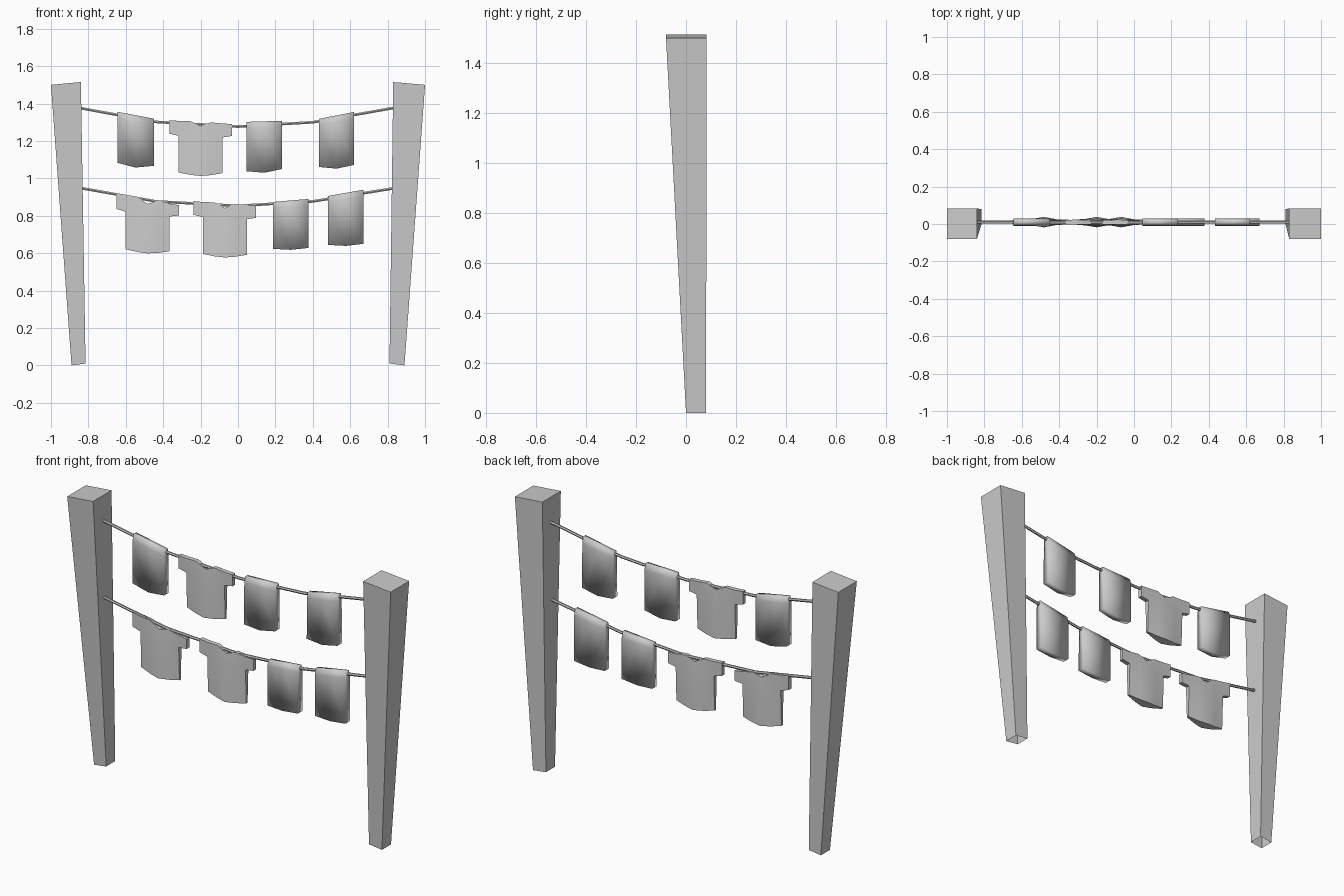
import bpy, bmesh

cube = bpy.data.objects.get("Cube")
if cube:
    bpy.data.objects.remove(cube, do_unlink=True)

GREY = (0.6, 0.6, 0.6, 1.0)
mat = bpy.data.materials.new("plain_grey")
mat.use_nodes = True
mat.diffuse_color = GREY
mat.node_tree.nodes["Principled BSDF"].inputs["Base Color"].default_value = GREY
LINE_Y = 0.01


def select_only(obj):
    bpy.ops.object.select_all(action='DESELECT')
    obj.select_set(True)
    bpy.context.view_layer.objects.active = obj


def finish(bm, name, smooth_angle=None):
    bmesh.ops.recalc_face_normals(bm, faces=bm.faces)
    mesh = bpy.data.meshes.new(name)
    bm.to_mesh(mesh)
    bm.free()
    mesh.materials.append(mat)
    obj = bpy.data.objects.new(name, mesh)
    bpy.context.collection.objects.link(obj)
    if smooth_angle:
        select_only(obj)
        bpy.ops.object.shade_smooth_by_angle(angle=smooth_angle)
    return obj


def sheet(name, cols, rows, point, keep, angle):
    """Closed thin cloth: a front and a back grid joined round the rim."""
    bm = bmesh.new()
    sides = []
    for side in (-1, 1):
        v = {(i, j): bm.verts.new(point(i, j, side))
             for i in range(cols) for j in range(rows)}
        for i in range(cols - 1):
            for j in range(rows - 1):
                if keep(i, j):
                    bm.faces.new([v[i, j], v[i + 1, j], v[i + 1, j + 1], v[i, j + 1]])
        sides.append(v)
    front, back = sides
    twin = {front[k]: back[k] for k in front}
    rim = [e.verts[:] for e in bm.edges if e.is_boundary and e.verts[0] in twin]
    for a, b in rim:
        bm.faces.new([a, b, twin[b], twin[a]])
    loose = [v for v in bm.verts if not v.link_faces]
    bmesh.ops.delete(bm, geom=loose, context='VERTS')
    return finish(bm, name, angle)


# Posts: leaning, widening upwards, open underneath
def post(name, s, inner_top, inner_foot):
    bm = bmesh.new()
    foot = [(s * 0.89, 0, 0), (s * inner_foot, 0, 0.01),
            (s * inner_foot, 0.08, 0.01), (s * 0.89, 0.08, 0)]
    top = [(s, -0.08, 1.50), (s * inner_top, -0.08, 1.515),
           (s * inner_top, 0.083, 1.515), (s, 0.083, 1.50)]
    foot = [bm.verts.new(p) for p in foot]
    top = [bm.verts.new(p) for p in top]
    bm.faces.new(top)
    for k in range(4):
        n = (k + 1) % 4
        bm.faces.new([foot[k], foot[n], top[n], top[k]])
    finish(bm, name)


post("right_post", -1, 0.84, 0.815)
post("left_post", 1, 0.83, 0.81)


# Sagging washing lines
def line(name, points):
    cu = bpy.data.curves.new(name, 'CURVE')
    cu.dimensions = '3D'
    cu.bevel_depth = 0.008
    cu.bevel_resolution = 1
    cu.use_fill_caps = True
    sp = cu.splines.new('POLY')
    sp.points.add(len(points) - 1)
    for p, (x, z) in zip(sp.points, points):
        p.co = (x, LINE_Y, z, 1)
    cu.materials.append(mat)
    obj = bpy.data.objects.new(name, cu)
    bpy.context.collection.objects.link(obj)
    select_only(obj)
    bpy.ops.object.convert(target='MESH')
    bpy.ops.object.shade_smooth_by_angle(angle=0.9)


line("upper_line", [(-0.84, 1.375), (-0.44, 1.302), (0, 1.277), (0.4, 1.3), (0.84, 1.378)])
line("lower_line", [(-0.84, 0.948), (-0.44, 0.877), (0, 0.853), (0.4, 0.877), (0.84, 0.948)])


# Towels folded over the lines: left, right, top heights, bottom heights
def towel(name, x0, x1, tops, bottoms):
    mid_top = sum(tops) / 2
    columns = [(x0, tops[0], bottoms[0]),
               ((x0 + x1) / 2, mid_top, bottoms[1]),
               (x1, tops[1], bottoms[2])]
    depth = (0.011, 0.019, 0.02)

    def point(i, j, side):
        x, top, bottom = columns[i]
        drop = (0, 0.12, 1)[j]
        return x, LINE_Y + side * depth[j], top + (bottom - top) * drop

    sheet(name, 3, 3, point, lambda i, j: True, 3.14)


towel("towel_upper_right", -0.645, -0.45, (1.356, 1.319), (1.083, 1.058, 1.067))
towel("towel_upper_middle", 0.045, 0.236, (1.302, 1.308), (1.038, 1.03, 1.05))
towel("towel_upper_left", 0.432, 0.621, (1.318, 1.355), (1.061, 1.052, 1.072))
towel("towel_lower_middle", 0.188, 0.377, (0.874, 0.89), (0.623, 0.618, 0.628))
towel("towel_lower_left", 0.482, 0.671, (0.906, 0.939), (0.644, 0.639, 0.65))


# Shirts: half profile from the centre out, with top, armpit and hem rows
REACH = (0, 0.055, 0.118, 0.167)
HEIGHT = ((0, 0.025, 0.022, 0.023), (-0.055, -0.055, -0.055, -0.045),
          (-0.265, -0.26, -0.248, -0.248))
BULGE = ((0.012, 0.012, 0.013, 0.012), (0.019, 0.016, 0.013, 0.012),
         (0.028, 0.018, 0.006, 0.006))


def shirt(name, cx, neck_z, slope):
    def point(i, j, side):
        k = abs(i - 3)
        u = REACH[k] * (1 if i > 3 else -1)
        tilt = slope * u * (1, 0.6, 0.25)[j]
        return cx + u, LINE_Y + side * BULGE[j][k], neck_z + HEIGHT[j][k] + tilt

    sheet(name, 7, 3, point, lambda i, j: j == 0 or 0 < i < 5, 0.7)


shirt("shirt_upper", -0.2, 1.278, -0.06)
shirt("shirt_lower_right", -0.483, 0.864, -0.18)
shirt("shirt_lower_left", -0.07, 0.842, -0.08)
